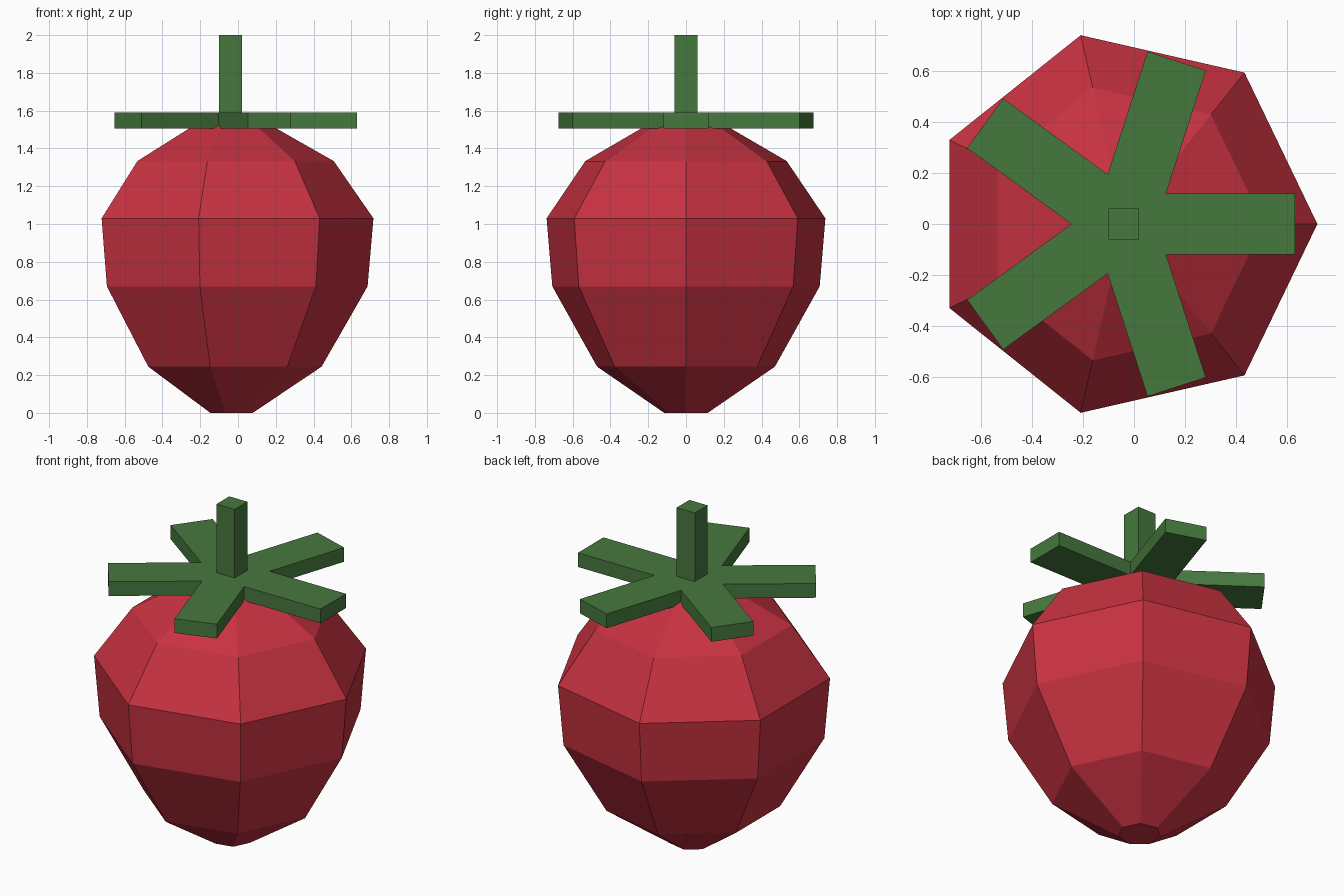
import bpy, bmesh, math

if "Cube" in bpy.data.objects:
    bpy.data.objects.remove(bpy.data.objects["Cube"])

CX = -0.04  # axis of the fruit


def material(name, rgb):
    m = bpy.data.materials.new(name)
    m.diffuse_color = (*rgb, 1)
    m.use_nodes = True
    m.node_tree.nodes["Principled BSDF"].inputs["Base Color"].default_value = m.diffuse_color
    return m


red = material("berry red", (0.578, 0.032, 0.053))
green = material("leaf green", (0.061, 0.188, 0.048))


def loft(name, rings, mat):
    """Skin a stack of rings with equal point counts and cap both ends."""
    bm = bmesh.new()
    loops = [[bm.verts.new(p) for p in ring] for ring in rings]
    n = len(loops[0])
    for a, b in zip(loops, loops[1:]):
        for i in range(n):
            j = (i + 1) % n
            bm.faces.new((a[i], a[j], b[j], b[i]))
    bm.faces.new(loops[0][::-1])
    bm.faces.new(loops[-1])
    bmesh.ops.recalc_face_normals(bm, faces=bm.faces)
    me = bpy.data.meshes.new(name)
    bm.to_mesh(me)
    bm.free()
    me.materials.append(mat)
    ob = bpy.data.objects.new(name, me)
    bpy.context.collection.objects.link(ob)
    return ob


def polar(r, a, z):
    return (CX + r * math.cos(a), r * math.sin(a), z)


# Seven-sided fruit body
profile = [(0.118, 0), (0.483, 0.245), (0.726, 0.67),
           (0.757, 1.03), (0.547, 1.333), (0.118, 1.577)]
loft("fruit_body",
     [[polar(r, math.tau * i / 7, z) for i in range(7)] for r, z in profile], red)

# Five-armed leaf crown: two tip corners and one notch per arm
HALF, LENGTH = 0.12, 0.67
tip_r, tip_a = math.hypot(LENGTH, HALF), math.atan2(HALF, LENGTH)
notch_r = HALF / math.sin(math.pi / 5)
star = []
for k in range(5):
    a = math.tau * k / 5
    star += [(tip_r, a - tip_a), (tip_r, a + tip_a), (notch_r, a + math.pi / 5)]
loft("leaf_crown", [[polar(r, a, z) for r, a in star] for z in (1.505, 1.59)], green)

# Square stem
loft("stem", [[polar(0.06 * math.sqrt(2), math.pi / 4 + math.pi / 2 * i, z)
               for i in range(4)] for z in (1.55, 2.0)], green)
